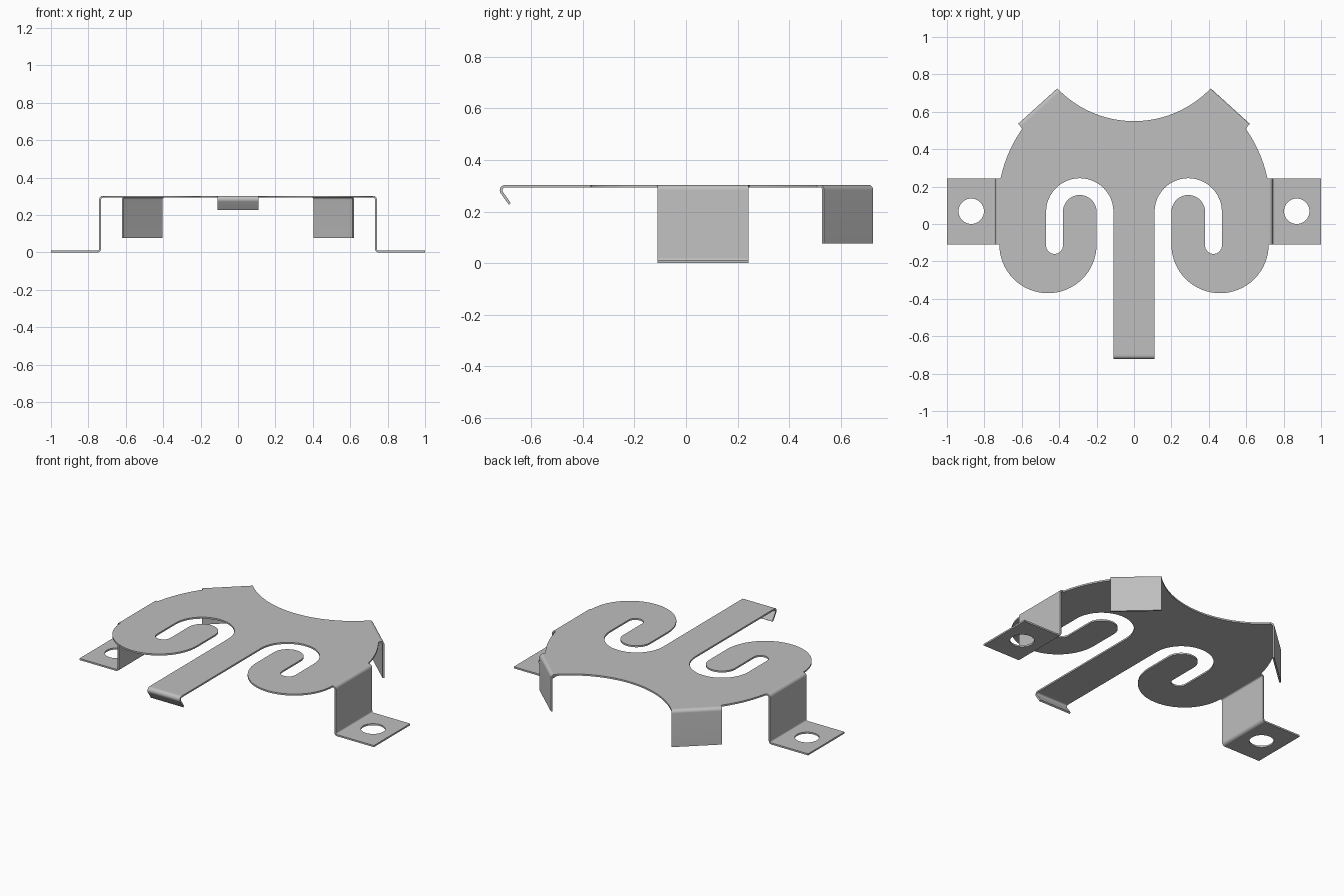
import bpy, bmesh, math
from mathutils import Vector

cube = bpy.data.objects.get("Cube")
if cube:
    bpy.data.objects.remove(cube, do_unlink=True)

T = 0.01           # sheet thickness
TOP = 0.303        # top surface of the plate
MID = TOP - T / 2  # sheet centreline at the plate
BEND = 0.015       # centreline bend radius

steel = bpy.data.materials.new("grey steel")
steel.use_nodes = True
GREY = (0.52, 0.52, 0.52, 1)
steel.diffuse_color = GREY
steel.node_tree.nodes["Principled BSDF"].inputs["Base Color"].default_value = GREY


def finish(name, bm):
    bmesh.ops.recalc_face_normals(bm, faces=bm.faces)
    me = bpy.data.meshes.new(name)
    bm.to_mesh(me)
    bm.free()
    me.materials.append(steel)
    me.shade_smooth()
    me.set_sharp_from_angle(angle=math.radians(30))
    ob = bpy.data.objects.new(name, me)
    bpy.context.collection.objects.link(ob)


def arc(cx, cy, r, a0, a1, n=24):
    angles = [math.radians(a0 + (a1 - a0) * i / n) for i in range(n + 1)]
    return [(cx + r * math.cos(a), cy + r * math.sin(a)) for a in angles]


def extrude(bm, vec):
    res = bmesh.ops.extrude_face_region(bm, geom=bm.faces[:])
    moved = [g for g in res["geom"] if isinstance(g, bmesh.types.BMVert)]
    bmesh.ops.translate(bm, verts=moved, vec=vec)


def flat_sheet(name, loops, z):
    """Flat sheet from an outline loop and optional hole loops."""
    bm = bmesh.new()
    edges = []
    for loop in loops:
        vs = [bm.verts.new((x, y, z)) for x, y in loop]
        edges += [bm.edges.new((vs[i - 1], vs[i])) for i in range(len(vs))]
    bmesh.ops.triangle_fill(bm, edges=edges, use_beauty=True)
    extrude(bm, Vector((0, 0, T)))
    finish(name, bm)


def fillet(pts, r, n=8):
    """Round the inner corners of a polyline."""
    pts = [Vector(p) for p in pts]
    out = [pts[0]]
    for a, b, c in zip(pts, pts[1:], pts[2:]):
        u, v = (a - b).normalized(), (c - b).normalized()
        half = u.angle(v) / 2
        centre = b + (u + v).normalized() * r / math.sin(half)
        p = b + u * r / math.tan(half) - centre
        q = b + v * r / math.tan(half) - centre
        sweep = p.angle(q)
        for i in range(n + 1):
            t = i / n
            out.append(centre + (p * math.sin((1 - t) * sweep)
                                 + q * math.sin(t * sweep)) / math.sin(sweep))
    return out + [pts[-1]]


def bent_sheet(name, path, origin, out, width):
    """Sheet following a (distance out, height) path, swept across its width."""
    pts = fillet(path, BEND)
    upper, lower = [], []
    for i, p in enumerate(pts):
        d0 = (p - pts[i - 1]).normalized() if i else (pts[1] - p).normalized()
        d1 = (pts[i + 1] - p).normalized() if i < len(pts) - 1 else d0
        d = (d0 + d1).normalized()
        off = Vector((-d.y, d.x)) * (T / 2) / d.dot(d0)
        upper.append(p + off)
        lower.append(p - off)
    out = Vector((out[0], out[1], 0)).normalized()
    side = Vector((-out.y, out.x, 0))
    base = Vector((origin[0], origin[1], 0)) - side * width / 2
    bm = bmesh.new()
    up = [bm.verts.new(base + out * p.x + Vector((0, 0, p.y))) for p in upper]
    lo = [bm.verts.new(base + out * p.x + Vector((0, 0, p.y))) for p in lower]
    for i in range(len(up) - 1):
        bm.faces.new((up[i], up[i + 1], lo[i + 1], lo[i]))
    extrude(bm, side * width)
    finish(name, bm)


# Main plate: half outline with tongue, curled slot, lobe and rear scallop
half = [(0.11, -0.69)]
half += arc(0.29, 0.065, 0.18, 180, 0)           # outer slot curve
half += arc(0.425, -0.115, 0.045, 0, -180, 16)   # slot end
half += arc(0.29, 0.065, 0.09, 0, 180)           # curled finger tip
half += arc(0.46, -0.11, 0.26, 180, 360, 32)     # round lobe
half += [(0.72, 0.243)]
half += arc(0, 0.09, 0.73, 12.3, 35, 10)         # shoulder
half += [(0.605, 0.519)]
half += arc(0, 1.118, 0.568, -46, -90, 20)       # rear scallop
outline = half + [(-x, y) for x, y in reversed(half[:-1])]
flat_sheet("main_plate", [outline], TOP - T)

# Hooked lip at the end of the front tongue
bent_sheet("front_lip", [(0, MID), (0.041, MID), (-0.007, 0.23)],
           (0, -0.69), (0, -1), 0.22)

for s, label in ((1, "left"), (-1, "right")):
    # Side leg stepping down to the foot
    bent_sheet(label + "_leg",
               [(0, MID), (0.017, MID), (0.017, T / 2), (0.04, T / 2)],
               (s * 0.72, 0.0665), (s, 0), 0.353)
    # Foot with a round mounting hole
    foot = [(s * 0.76, -0.11), (s, -0.11), (s, 0.243), (s * 0.76, 0.243)]
    hole = arc(s * 0.87, 0.068, 0.068, 0, 360, 40)[:-1]
    flat_sheet(label + "_foot", [foot, hole], 0)
    # Angled rear flap folded straight down
    bent_sheet(label + "_rear_flap", [(0, MID), (0.017, MID), (0.017, 0.077)],
               (s * 0.50, 0.614), (s * 0.671, 0.741), 0.283)
